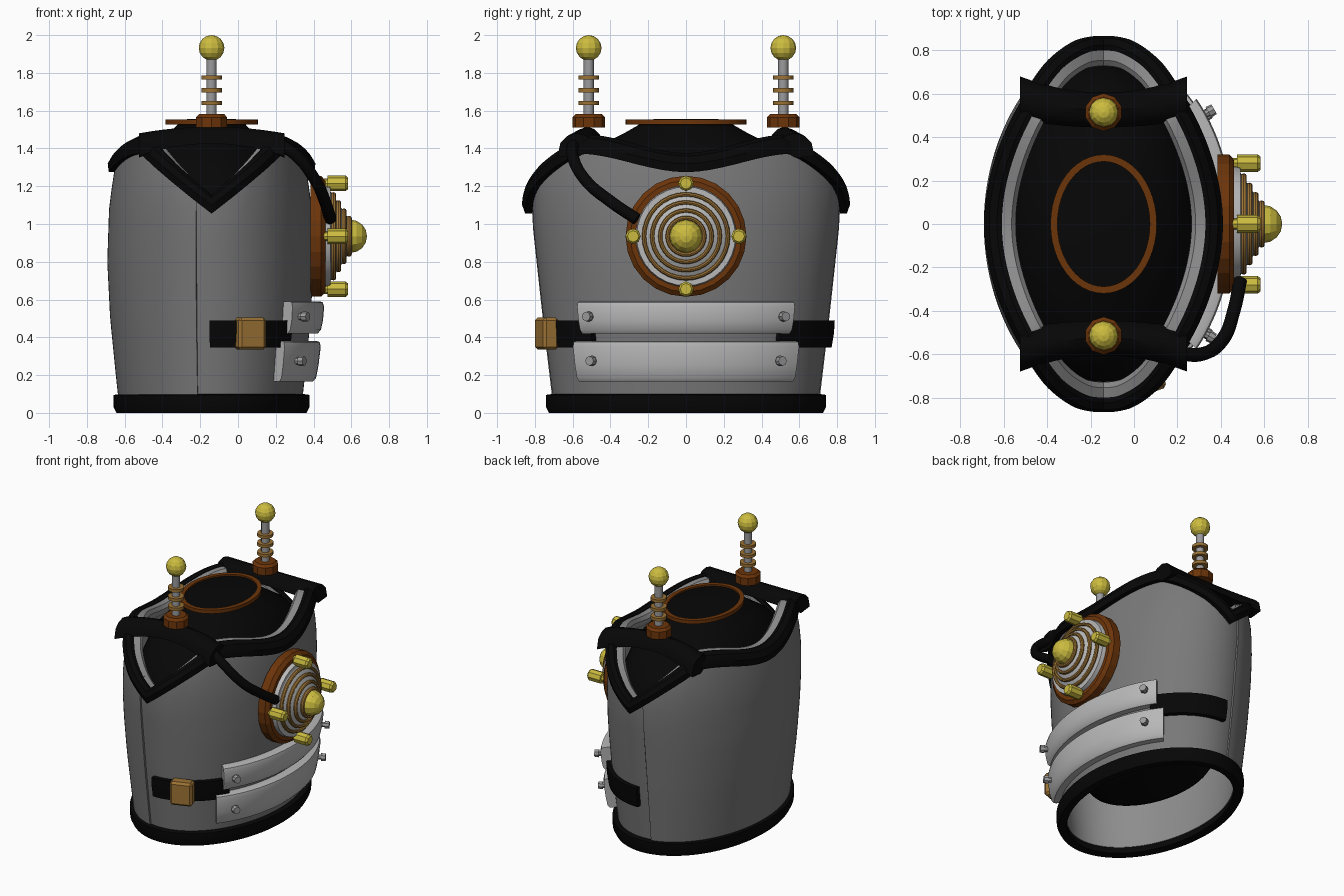
import bpy, bmesh, math
from mathutils import Vector

if "Cube" in bpy.data.objects:
    bpy.data.objects.remove(bpy.data.objects["Cube"])

CX = -0.14  # torso centre line in x


def material(name, *rgb):
    m = bpy.data.materials.new(name)
    m.diffuse_color = (*rgb, 1)
    m.use_nodes = True
    m.node_tree.nodes["Principled BSDF"].inputs["Base Color"].default_value = m.diffuse_color
    return m


GREY = material("dark_grey_metal", 0.19, 0.19, 0.19)
LIGHT = material("light_grey_metal", 0.48, 0.48, 0.48)
STEEL = material("steel", 0.33, 0.33, 0.34)
LINING = material("grey_lining", 0.27, 0.27, 0.27)
BLACK = material("black_leather", 0.002, 0.002, 0.002)
BROWN = material("copper_brown", 0.15, 0.035, 0.003)
BRONZE = material("bronze", 0.33, 0.17, 0.035)
GOLD = material("yellow_brass", 0.6, 0.5, 0.05)


def lerp(table, z):
    for (z0, v0), (z1, v1) in zip(table, table[1:]):
        if z <= z1:
            break
    return v0 + (v1 - v0) * (z - z0) / (z1 - z0)


# Torso half widths by height
HALF_X = [(0, .473), (.2, .495), (.5, .525), (.8, .54), (1.1, .53), (1.3, .50), (1.5, .45)]
HALF_Y = [(0, .695), (.5, .755), (1, .81), (1.2, .815), (1.32, .795), (1.5, .745)]


def pt(ang, off, z):
    return Vector((CX + (lerp(HALF_X, z) + off) * math.cos(ang),
                   (lerp(HALF_Y, z) + off) * math.sin(ang), z))


def rim(ang):
    """Height of the torso's top edge: V-shaped arm holes and dipped necklines."""
    c, s = abs(math.cos(ang)), abs(math.sin(ang))
    if c < .72:
        return 1.14 + .44 * c
    t = s / .694
    return 1.36 + .097 * t * t * (3 - 2 * t)


def finish(name, bm, mats, smooth=True):
    bmesh.ops.recalc_face_normals(bm, faces=bm.faces)
    me = bpy.data.meshes.new(name)
    bm.to_mesh(me)
    bm.free()
    ob = bpy.data.objects.new(name, me)
    bpy.context.collection.objects.link(ob)
    for m in mats:
        me.materials.append(m)
    if smooth:
        bpy.ops.object.select_all(action='DESELECT')
        ob.select_set(True)
        bpy.context.view_layer.objects.active = ob
        bpy.ops.object.shade_smooth_by_angle(angle=math.radians(35))
    return ob


def loft(name, rings, mats, closed=False, lit_from=None, smooth=True):
    """Skin closed cross-sections; segments from lit_from on use the second material."""
    bm = bmesh.new()
    rows = [[bm.verts.new(p) for p in r] for r in rings]
    n = len(rows[0])
    pairs = list(zip(rows, rows[1:])) + ([(rows[-1], rows[0])] if closed else [])
    for a, b in pairs:
        for i in range(n):
            j = (i + 1) % n
            f = bm.faces.new((a[i], a[j], b[j], b[i]))
            if lit_from is not None and i >= lit_from:
                f.material_index = 1
    if not closed:
        bm.faces.new(rows[0])
        bm.faces.new(rows[-1])
    return finish(name, bm, mats, smooth)


def wrap(name, deg0, deg1, section, mats, steps, lit_from=None):
    """Sweep a section of (offset, height) around the torso."""
    full = deg1 - deg0 >= 360
    angs = [math.radians(deg0 + (deg1 - deg0) * i / steps) for i in range(steps + (not full))]
    return loft(name, [[pt(a, o, z) for o, z in section(a)] for a in angs], mats, full, lit_from)


def rod(name, mat, r1, r2, start, end, sides=12, smooth=False):
    a, b = Vector(start), Vector(end)
    bm = bmesh.new()
    bmesh.ops.create_cone(bm, cap_ends=True, segments=sides, radius1=r1, radius2=r2, depth=(b - a).length)
    ob = finish(name, bm, [mat], smooth)
    ob.location = (a + b) / 2
    ob.rotation_euler = (b - a).to_track_quat('Z', 'Y').to_euler()
    return ob


def ball(name, mat, r, loc, axis_x=False):
    bm = bmesh.new()
    bmesh.ops.create_uvsphere(bm, u_segments=12, v_segments=8, radius=r)
    ob = finish(name, bm, [mat], False)
    ob.location = loc
    if axis_x:
        ob.rotation_euler.y = math.pi / 2


def torus(name, mat, R, r, loc, segs=32):
    """Ring around the x axis."""
    rings = []
    for i in range(segs):
        u = 2 * math.pi * i / segs
        rings.append([(r * 1.25 * math.sin(v), (R + r * math.cos(v)) * math.cos(u), (R + r * math.cos(v)) * math.sin(u))
                      for v in (2 * math.pi * k / 8 for k in range(8))])
    loft(name, rings, [mat], True).location = loc


# Torso shell: chest and back panels, with a lining rolled inward at the top edge
def shell(extra):
    def section(a):
        e = rim(a)
        zs = [.05 + (e - .05) * i / 14 for i in range(15)]
        return ([(extra, z) for z in zs] + [(-.06, e + .004), (-.085, e - .02), (-.085, e - .06), (-.035, e - .12)]
                + [(-.03, z) for z in reversed(zs[:12])])
    return section


SEAM = 98.6
wrap("chest_shell", -SEAM, SEAM, shell(0), [GREY, LINING], 92, 14)
wrap("back_shell", SEAM, 360 - SEAM, shell(.012), [GREY, LINING], 76, 14)

# Leather edging on the top and bottom
wrap("top_trim", 0, 360, lambda a: [(o, rim(a) + h) for o, h in (
    (.04, -.085), (.055, -.04), (.042, .0), (.01, .016), (-.014, .008), (-.014, -.03), (.005, -.085))], [BLACK], 144)
wrap("bottom_trim", 0, 360, lambda a: [(-.025, .005), (.03, 0), (.042, .03), (.036, .095), (0, .1), (-.025, .06)],
     [BLACK], 72)


# Dark undersuit rising into the neck, rounded at the bottom
def oval(a, b, z, n=48):
    return [(CX + a * math.cos(2 * math.pi * i / n), b * math.sin(2 * math.pi * i / n), z) for i in range(n)]


loft("undersuit", [oval(*p) for p in ((.12, .18, .2), (.24, .36, .22), (.33, .5, .28), (.41, .62, .42),
                                      (.45, .71, .8), (.45, .74, 1.05), (.42, .70, 1.2), (.385, .60, 1.32),
                                      (.30, .44, 1.425), (.22, .32, 1.485), (.18, .25, 1.525),
                                      (.225, .30, 1.54), (.12, .16, 1.556))], [BLACK])
neck = []
for i in range(48):
    u = 2 * math.pi * i / 48
    neck.append([(CX + (.225 + d) * math.cos(u), (.30 + d) * math.sin(u), z)
                 for d, z in ((-.012, 1.527), (.02, 1.527), (.02, 1.553), (-.012, 1.553))])
loft("neck_ring", neck, [BROWN], True)

for s in (-1, 1):
    # Shoulder strap, narrower and closer to the neck in the middle, deeper at its ends
    rings = []
    for i in range(13):
        t = -1 + i / 6
        y, w, z = .525 + .055 * t * t, .08 + .02 * t * t, 1.515 - .035 * t * t
        d = .03 * t * t
        rings.append([(CX + .385 * t, s * (y + w * dy), z + dz) for dy, dz in (
            (-1, -.075), (-.85, -.04), (-.5, -.012), (0, 0), (.5, -.015), (.85, -.05), (1, -.09 - d),
            (0, -.07 - 2 * d))])
    loft("shoulder_strap", rings, [BLACK])
    # Antenna
    p = Vector((CX, s * .515, 0))

    def up(z):
        return p + Vector((0, 0, z))
    rod("antenna_base", BROWN, .087, .087, up(1.51), up(1.565), 10)
    rod("antenna_base_top", BROWN, .087, .07, up(1.565), up(1.582), 10)
    rod("antenna_rod", STEEL, .027, .027, up(1.57), up(1.9), 12, True)
    for z in (1.64, 1.708, 1.775):
        rod("antenna_ring", BRONZE, .054, .054, up(z - .011), up(z + .011), 16, True)
    ball("antenna_ball", GOLD, .068, up(1.932))

# Layered belly plates with bolts
for name, z0, z1, half in (("upper_plate", .42, .59, 44), ("lower_plate", .165, .38, 48)):
    h = z1 - z0
    wrap(name, -half, half, lambda a: [(0, z0), (.045, z0), (.06, z0 + .02), (.066, z0 + .4 * h),
                                       (.068, z1 - .03), (.06, z1 - .005), (.045, z1), (0, z1)], [LIGHT], 28)
for z in (.51, .275):
    for s in (-1, 1):
        a = s * math.radians(38)
        n = Vector((math.cos(a) / .58, math.sin(a) / .81, 0)).normalized()
        b = pt(a, .06, z)
        rod("plate_bolt", STEEL, .018, .018, b - n * .02, b + n * .055, 8)
        rod("plate_bolt_head", STEEL, .028, .025, b + n * .025, b + n * .055, 8)

# Side belts and buckle
for s in (-1, 1):
    wrap("side_belt", *sorted((s * 40, s * 91)),
         lambda a: [(-.01, .345), (.034, .345), (.038, .42), (.034, .49), (-.01, .49)], [BLACK], 16)
bm = bmesh.new()
bmesh.ops.create_cube(bm, size=1)
bmesh.ops.scale(bm, vec=(.155, .085, .17), verts=bm.verts)
bmesh.ops.bevel(bm, geom=bm.edges[:], offset=.015, segments=1, affect='EDGES')
buckle = finish("buckle", bm, [BRONZE], False)
buckle.location = (.065, -.738, .42)
buckle.rotation_euler.z = math.radians(20)

# Chest device: copper rim, pale stepped cone, bronze rings and brass knob
Z = .935


def out(x, y=0, z=0):
    return Vector((x, y, Z + z))


rod("device_rim", BROWN, .32, .32, out(.385), out(.44), 24)
rod("device_rim_bevel", BROWN, .32, .295, out(.44), out(.462), 24)
rod("device_disc", LIGHT, .272, .262, out(.44), out(.49), 32, True)
rod("device_cone", LIGHT, .24, .07, out(.488), out(.6), 32, True)
for R, x in ((.222, .505), (.179, .532), (.136, .56), (.097, .588)):
    torus("device_ring", BRONZE, R, .0115, out(x))
ball("device_knob", GOLD, .088, out(.595), True)
for k in range(4):
    y, z = .28 * math.cos(k * math.pi / 2), .28 * math.sin(k * math.pi / 2)
    rod("device_stud", GOLD, .041, .041, out(.475, y, z), out(.57, y, z), 8)
    rod("device_stud_tip", GOLD, .041, .03, out(.57, y, z), out(.583, y, z), 8)
    rod("device_stud_stem", GOLD, .025, .025, out(.45, y, z), out(.48, y, z), 8)

# Hose from the shoulder to the chest device
cu = bpy.data.curves.new("hose", 'CURVE')
cu.dimensions = '3D'
cu.bevel_depth, cu.bevel_resolution, cu.use_fill_caps = .032, 3, True
sp = cu.splines.new('BEZIER')
path = ((.18, -.59, 1.45), (.31, -.60, 1.36), (.41, -.53, 1.23), (.46, -.40, 1.12), (.49, -.26, 1.025))
sp.bezier_points.add(len(path) - 1)
for b, co in zip(sp.bezier_points, path):
    b.co = co
    b.handle_left_type = b.handle_right_type = 'AUTO'
cu.materials.append(BLACK)
bpy.context.collection.objects.link(bpy.data.objects.new("hose", cu))
